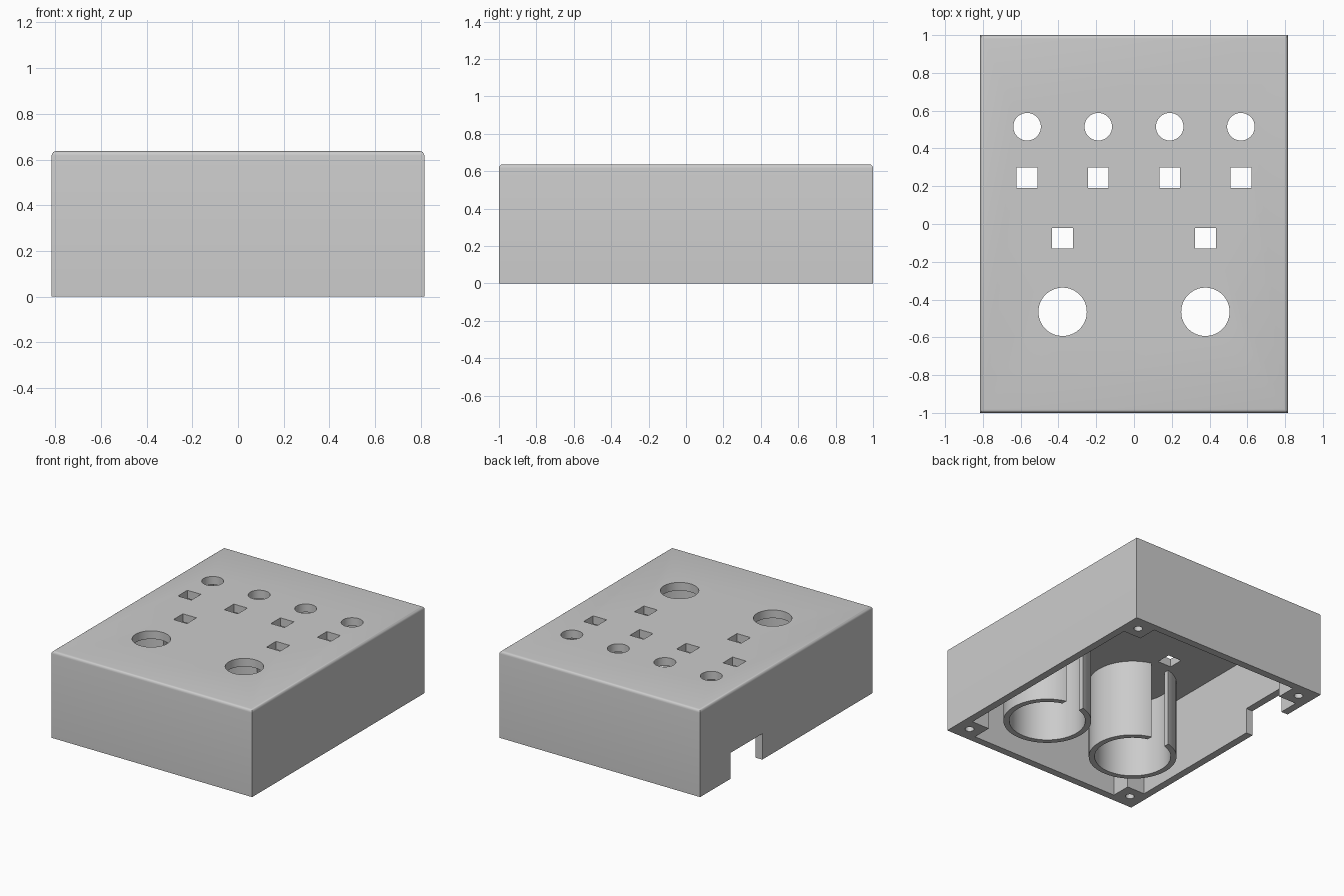
import bpy
import bmesh
from mathutils import Matrix, Vector

if "Cube" in bpy.data.objects:
    bpy.data.objects.remove(bpy.data.objects["Cube"], do_unlink=True)

W, D, H = 1.63, 2.0, 0.637      # outer size
WALL, ROOF = 0.055, 0.06        # wall and roof thickness
CEIL = H - ROOF
POST = 0.2                      # corner post, from the outer corner
TUBE_X, TUBE_Y = 0.378, -0.465
COLS = (-0.566, -0.189, 0.189, 0.566)

grey = bpy.data.materials.new("plain grey")
grey.use_nodes = True
grey.diffuse_color = (0.6, 0.6, 0.6, 1)
grey.node_tree.nodes["Principled BSDF"].inputs["Base Color"].default_value = (0.6, 0.6, 0.6, 1)


def add_box(bm, lo, hi):
    lo, hi = Vector(lo), Vector(hi)
    m = Matrix.Translation((lo + hi) / 2) @ Matrix.Diagonal((*(hi - lo), 1))
    return bmesh.ops.create_cube(bm, size=1, matrix=m)["verts"]


def add_cylinder(bm, x, y, r, z0, z1, sides=48):
    bmesh.ops.create_cone(bm, cap_ends=True, segments=sides, radius1=r, radius2=r,
                          depth=z1 - z0, matrix=Matrix.Translation((x, y, (z0 + z1) / 2)))


def make(name, bm, cutter=False):
    mesh = bpy.data.meshes.new(name)
    bm.to_mesh(mesh)
    bm.free()
    ob = bpy.data.objects.new(name, mesh)
    bpy.context.collection.objects.link(ob)
    mesh.materials.append(grey)
    ob.hide_render = cutter
    return ob


def cut(ob, cutter):
    mod = ob.modifiers.new("cut", 'BOOLEAN')
    mod.operation, mod.solver, mod.object = 'DIFFERENCE', 'EXACT', cutter
    bpy.ops.object.select_all(action='DESELECT')
    bpy.context.view_layer.objects.active = ob
    ob.select_set(True)
    bpy.ops.object.modifier_apply(modifier=mod.name)
    bpy.data.objects.remove(cutter, do_unlink=True)


def smooth(ob):
    bpy.ops.object.select_all(action='DESELECT')
    bpy.context.view_layer.objects.active = ob
    ob.select_set(True)
    bpy.ops.object.shade_smooth_by_angle()


# Outer case with rounded top rim
bm = bmesh.new()
add_box(bm, (-W / 2, -D / 2, 0), (W / 2, D / 2, H))
rim = [e for e in bm.edges if all(v.co.z > H / 2 for v in e.verts)]
bmesh.ops.bevel(bm, geom=rim, offset=0.02, segments=4, profile=0.5, affect='EDGES')
case = make("case", bm)

# Hollow with four corner posts left standing: a plus-shaped profile
bm = bmesh.new()
ix, iy = W / 2 - WALL, D / 2 - WALL
px, py = W / 2 - POST, D / 2 - POST
quarter = [(ix, py), (px, py), (px, iy)]
outline = []
for sx, sy in ((1, 1), (-1, 1), (-1, -1), (1, -1)):
    pts = [(sx * x, sy * y) for x, y in quarter]
    outline += pts if sx * sy > 0 else pts[::-1]
base = bm.faces.new([bm.verts.new((x, y, -0.1)) for x, y in outline])
top = bmesh.ops.extrude_face_region(bm, geom=[base])["geom"]
bmesh.ops.translate(bm, vec=(0, 0, CEIL + 0.1),
                    verts=[v for v in top if isinstance(v, bmesh.types.BMVert)])
bmesh.ops.recalc_face_normals(bm, faces=bm.faces)
cut(case, make("hollow_cutter", bm, True))

# Openings in the roof, screw holes in the posts, cable notch in one side
bm = bmesh.new()
z0, z1 = CEIL - 0.03, H + 0.1
s = 0.055
for x in COLS:
    add_cylinder(bm, x, 0.515, 0.073, z0, z1)
    add_box(bm, (x - s, 0.245 - s, z0), (x + s, 0.245 + s, z1))
for side in (-1, 1):
    x = side * TUBE_X
    add_box(bm, (x - s, -0.075 - s, z0), (x + s, -0.075 + s, z1))
    add_cylinder(bm, x, TUBE_Y, 0.128, z0, z1, 64)
    for end in (-1, 1):
        add_cylinder(bm, side * (W / 2 - 0.105), end * (D / 2 - 0.11), 0.03, -0.1, 0.4, 24)
add_box(bm, (-W / 2 - 0.1, 0.28, -0.1), (-W / 2 + WALL + 0.03, 0.65, 0.19))
cut(case, make("opening_cutter", bm, True))
smooth(case)

# Slotted tubes hanging from the roof
for name, side in (("left_tube", 1), ("right_tube", -1)):
    x = side * TUBE_X
    bm = bmesh.new()
    add_cylinder(bm, x, TUBE_Y, 0.298, 0, CEIL + 0.004, 64)
    tube = make(name, bm)
    bm = bmesh.new()
    add_cylinder(bm, x, TUBE_Y, 0.258, -0.1, H, 64)
    cut(tube, make("bore_cutter", bm, True))
    bm = bmesh.new()
    add_box(bm, (x - 0.073, TUBE_Y + 0.1, -0.1), (x + 0.073, TUBE_Y + 0.4, H))
    cut(tube, make("slot_cutter", bm, True))
    smooth(tube)
